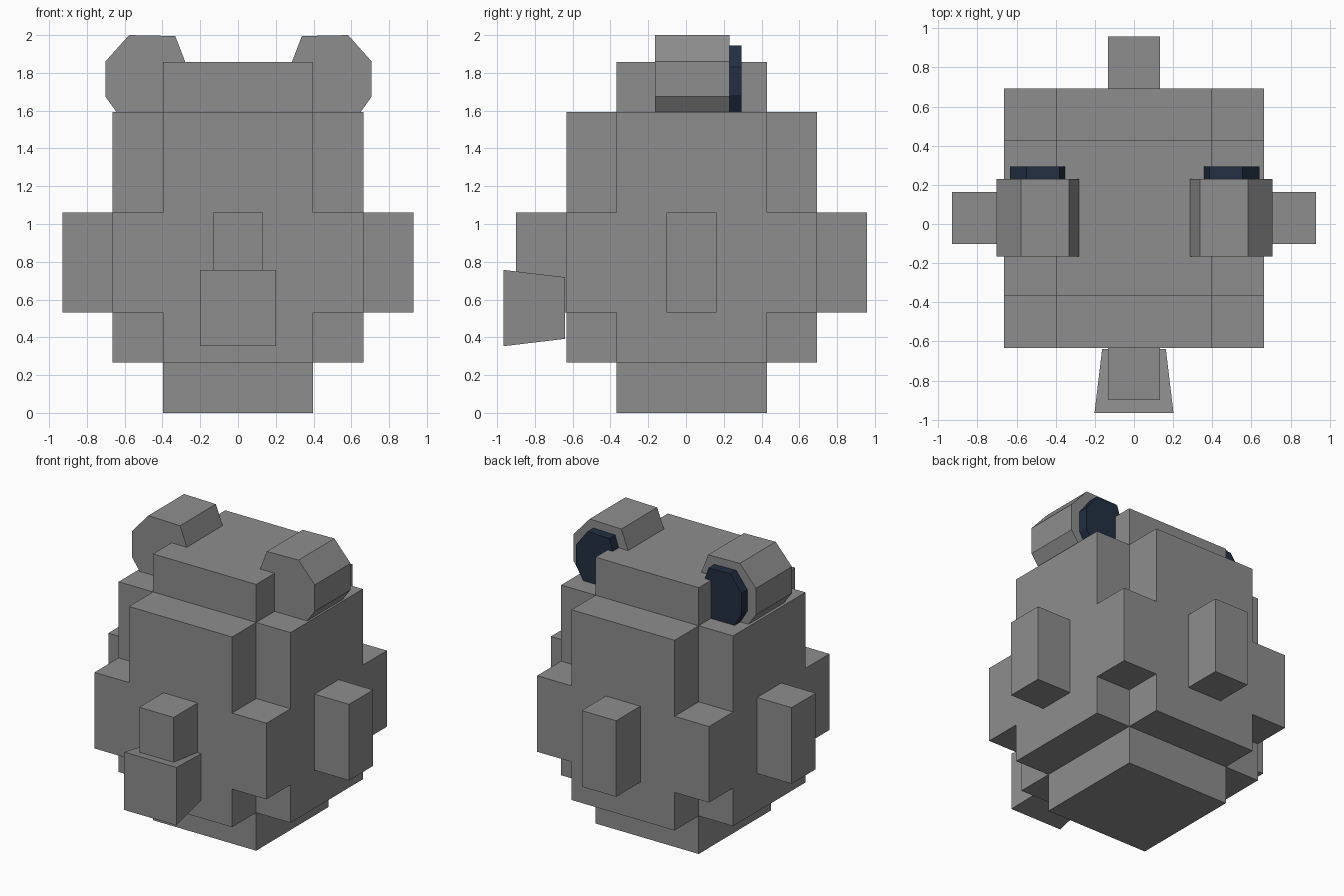
import bpy, bmesh
from mathutils import Vector

if "Cube" in bpy.data.objects:
    bpy.data.objects.remove(bpy.data.objects["Cube"])

CELL = 0.2655          # size of one body block
CY = 0.03              # body centre in y


def material(name, rgb):
    m = bpy.data.materials.new(name)
    m.diffuse_color = (*rgb, 1.0)
    m.use_nodes = True
    m.node_tree.nodes["Principled BSDF"].inputs["Base Color"].default_value = m.diffuse_color
    return m


grey = material("stone grey", (0.27, 0.27, 0.27))
navy = material("dark navy", (0.016, 0.028, 0.054))


def finish(name, bm, mat):
    bmesh.ops.recalc_face_normals(bm, faces=bm.faces[:])
    me = bpy.data.meshes.new(name)
    bm.to_mesh(me)
    bm.free()
    me.materials.append(mat)
    ob = bpy.data.objects.new(name, me)
    bpy.context.collection.objects.link(ob)
    return ob


# Blocky round body: which grid cells are solid in each layer
def solid(i, j, k):
    a, b = abs(i), abs(j)
    if not 0 <= k <= 6:
        return False
    if k in (0, 6):                        # cap and foot slabs
        return a <= 1 and b <= 1
    if k in (2, 3):                        # belt with four side nubs
        return (a <= 2 and b <= 2) or (a == 3 and b == 0) or (a == 0 and b == 3)
    return a <= 2 and b <= 2 and a + b < 4  # cross-shaped layers


bm = bmesh.new()
for i in range(-3, 4):
    for j in range(-3, 4):
        for k in range(7):
            if not solid(i, j, k):
                continue
            c = Vector((i * CELL, j * CELL + CY, (k + 0.5) * CELL))
            for axis in range(3):
                for s in (-1, 1):
                    d = [0, 0, 0]
                    d[axis] = s
                    if solid(i + d[0], j + d[1], k + d[2]):
                        continue
                    n = Vector(d) * CELL / 2
                    u, v = Vector(), Vector()
                    u[(axis + 1) % 3] = v[(axis + 2) % 3] = CELL / 2
                    bm.faces.new([bm.verts.new(c + n + p)
                                  for p in (-u - v, u - v, u + v, v - u)])
bmesh.ops.remove_doubles(bm, verts=bm.verts[:], dist=0.001)
bmesh.ops.dissolve_limit(bm, angle_limit=0.02, verts=bm.verts[:], edges=bm.edges[:])
finish("body", bm, grey)

# Flared snout: a cube that widens toward the front
bm = bmesh.new()
bmesh.ops.create_cube(bm, size=2.0)
for v in bm.verts:
    front = v.co.y < 0
    half = 0.202 if front else 0.163
    v.co = (v.co.x * half, -0.967 if front else -0.64, 0.555 + v.co.z * half)
finish("snout", bm, grey)

# Ears: eight-sided profile, extruded along y and mirrored
EAR = [(0.58, 2.0), (0.335, 1.995), (0.283, 1.86), (0.283, 1.70),
       (0.36, 1.50), (0.58, 1.50), (0.705, 1.675), (0.705, 1.86)]
EAR_SHIFT = 0.003


def prism(name, profile, y0, y1, side, mat):
    bm = bmesh.new()
    f = bm.faces.new([bm.verts.new((side * x + EAR_SHIFT, y0, z)) for x, z in profile])
    ext = bmesh.ops.extrude_face_region(bm, geom=[f], use_keep_orig=True)
    verts = [g for g in ext["geom"] if isinstance(g, bmesh.types.BMVert)]
    bmesh.ops.translate(bm, verts=verts, vec=(0, y1 - y0, 0))
    return finish(name, bm, mat)


# Dark pad on the back of each ear: a smaller copy of the profile
PAD = [(0.489 + 0.69 * (x - 0.489), 1.71 + 0.81 * (z - 1.71)) for x, z in EAR]

for side, label in ((-1, "left"), (1, "right")):
    prism(label + "_ear", EAR, -0.165, 0.23, side, grey)
    prism(label + "_ear_pad", PAD, 0.225, 0.295, side, navy)
